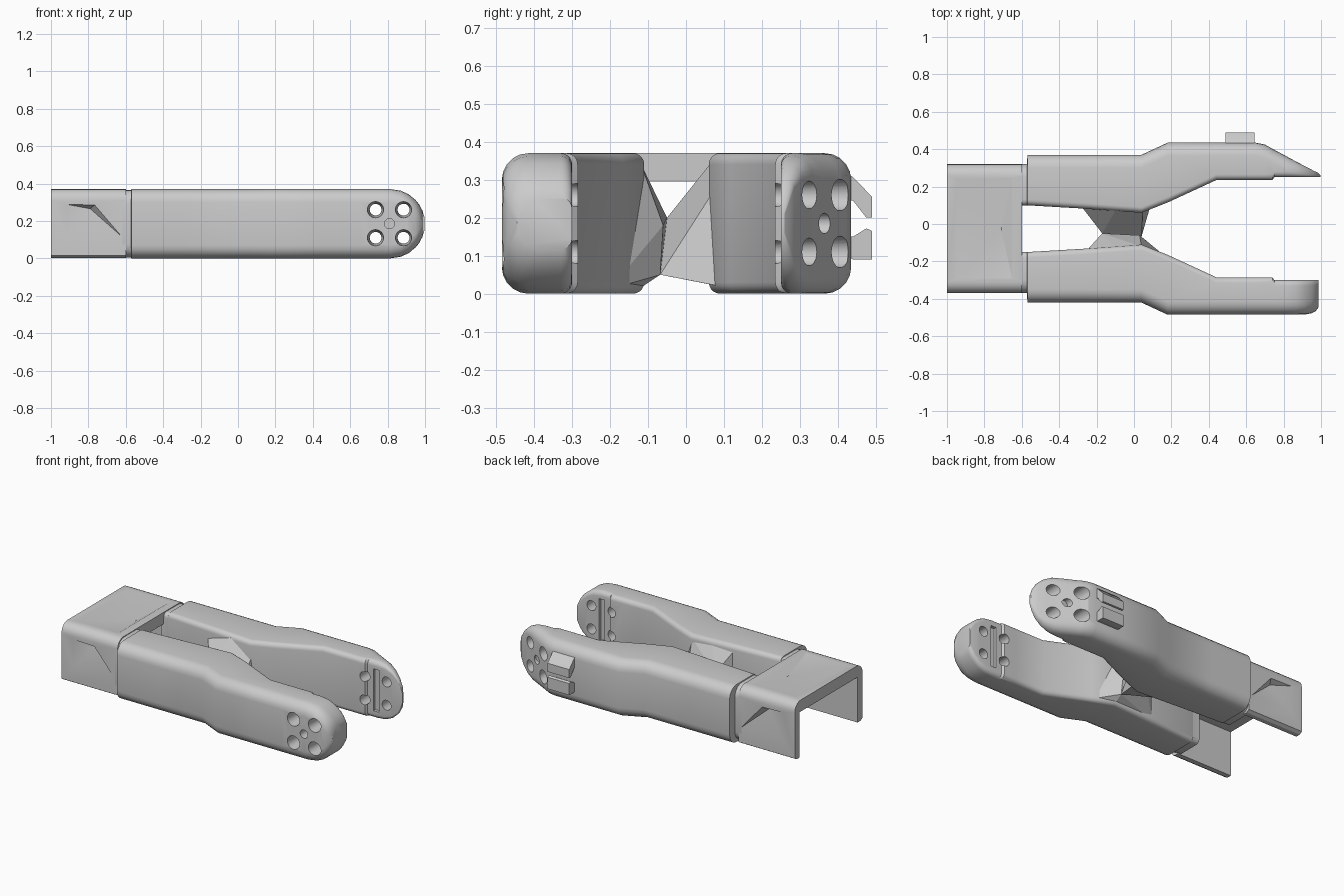
import bpy, bmesh, math
from mathutils import Vector

if "Cube" in bpy.data.objects:
    bpy.data.objects.remove(bpy.data.objects["Cube"])

MID_Y, MID_Z = -0.025, 0.185


def finish(bm, name, smooth=True):
    bmesh.ops.recalc_face_normals(bm, faces=bm.faces[:])
    me = bpy.data.meshes.new(name)
    bm.to_mesh(me)
    bm.free()
    ob = bpy.data.objects.new(name, me)
    bpy.context.collection.objects.link(ob)
    if smooth:
        shade(ob)
    return ob


def shade(ob):
    bpy.ops.object.select_all(action='DESELECT')
    ob.select_set(True)
    bpy.context.view_layer.objects.active = ob
    bpy.ops.object.shade_smooth_by_angle(angle=math.radians(30))


def loft(name, rings):
    bm = bmesh.new()
    vr = [[bm.verts.new(p) for p in r] for r in rings]
    n = len(vr[0])
    for a, b in zip(vr, vr[1:]):
        for i in range(n):
            bm.faces.new((a[i], a[(i + 1) % n], b[(i + 1) % n], b[i]))
    bm.faces.new(vr[0])
    bm.faces.new(vr[-1][::-1])
    return finish(bm, name)


def prism(name, x0, x1, profile):
    return loft(name, [[(x, y, z) for y, z in profile] for x in (x0, x1)])


def hull(name, pts):
    bm = bmesh.new()
    for p in pts:
        bm.verts.new(p)
    res = bmesh.ops.convex_hull(bm, input=bm.verts[:])
    junk = [v for v in bm.verts if not v.link_faces]
    bmesh.ops.delete(bm, geom=junk, context='VERTS')
    return finish(bm, name, False)


def cut(ob, cutters):
    for c in cutters:
        m = ob.modifiers.new("cut", 'BOOLEAN')
        m.operation, m.solver, m.object = 'DIFFERENCE', 'EXACT', c
        bpy.context.view_layer.objects.active = ob
        bpy.ops.object.modifier_apply(modifier=m.name)
        bpy.data.objects.remove(c)
    shade(ob)


def drill(x, z, r0, r1, y0, y1):
    """Tapered cutter along y, radius r0 at y0 and r1 at y1."""
    ring = lambda r, y: [(x + r * math.cos(k * math.tau / 24), y,
                          z + r * math.sin(k * math.tau / 24)) for k in range(24)]
    return loft("hole_cutter", [ring(r0, y0), ring(r1, y1)])


def section(s, x, inner, outer, h, ri=0.03, ro=0.07):
    """Rounded cross-section of an arm, measured from the centre plane."""
    w = outer - inner
    ro, ri = min(ro, h * .95, w * .6), min(ri, h * .95, w * .3)
    pts = []
    for cy, cz, r, a0 in ((outer - ro, h - ro, ro, 0), (inner + ri, h - ri, ri, 90),
                          (inner + ri, ri - h, ri, 180), (outer - ro, ro - h, ro, 270)):
        for k in range(6):
            a = math.radians(a0 + 18 * k)
            pts.append((x, MID_Y + s * (cy + r * math.cos(a)), MID_Z + cz + r * math.sin(a)))
    return pts


# Arms: shared rear part, different tips
BODY = [(-.62, .125, .345), (-.572, .125, .345), (-.57, .125, .395), (-.28, .108, .395),
        (.04, .085, .395), (.18, .14, .46), (.44, .26, .46), (.65, .26, .46)]
TIPS = {1: [(.70, .26, .45), (.74, .26, .427), (.75, .275, .422), (.815, .275, .387),
            (.87, .275, .357), (.92, .275, .331), (.96, .275, .31), (.985, .275, .298),
            (.998, .275, .285)],
        -1: [(.74, .26, .46), (.75, .275, .46), (.815, .275, .46), (.87, .275, .46),
             (.91, .275, .46), (.95, .275, .452), (.97, .275, .442), (.987, .275, .42)]}
for s, name in ((1, "back_arm"), (-1, "front_arm")):
    rings = []
    for x, yi, yo in BODY + TIPS[s]:
        h = math.sqrt(max(.185 ** 2 - max(0, x - .815) ** 2, .001))
        if x < -.571:
            h = .18
        rings.append(section(s, x, yi, yo, h))
    arm = loft(name, rings)
    # tapered bolt holes, a blind pin hole and a shallow inner slot
    cutters = [drill(x, z, .027, .046, MID_Y + s * .2, MID_Y + s * .5)
               for x in (.735, .885) for z in (.11, .26)]
    cutters.append(drill(.81, .185, .027, .027, MID_Y + s * .36, MID_Y + s * .5))
    ya, yb = MID_Y + s * .25, MID_Y + s * .295
    cutters.append(prism("slot_cutter", .79, .83,
                         [(ya, .05), (yb, .05), (yb, .32), (ya, .32)]))
    cut(arm, cutters)

# Faceted webs joining the arms at a narrow ridge
TIP = [(-.17, -.05, .2), (-.15, -.055, .13), (.04, -.068, .05), (.03, -.06, .18)]
hull("back_web", TIP[:3] + [(-.34, .17, .36), (-.28, .10, .06), (.05, .13, .36),
                            (-.1, .07, .35), (.06, .06, .025), (.1, .14, .01), (-.2, .14, .01)])
hull("front_web", TIP + [(-.26, -.15, .355), (-.26, -.15, .02), (-.1, -.125, .345),
                         (.04, -.12, .345), (.08, -.2, .365), (.04, -.12, .015), (.2, -.2, .012)])

# Rear bridge: inverted channel with rounded top corners
R = .06
yo0, yo1 = -.37, .32
prof = [(yo0, .015)]
for k in range(6):
    a = math.radians(180 - 18 * k)
    prof.append((yo0 + R + R * math.cos(a), .37 - R + R * math.sin(a)))
for k in range(6):
    a = math.radians(90 - 18 * k)
    prof.append((yo1 - R + R * math.cos(a), .37 - R + R * math.sin(a)))
T = .05
prof += [(yo1, .015), (yo1 - .02, .003), (yo1 - T, .003), (yo1 - T, .295),
         (yo0 + T, .295), (yo0 + T, .003), (yo0 + .02, .003)]
bridge = prism("rear_bridge", -1, -.6, prof)
pockets = []
for y, d in ((yo1, -1), (yo0, 1)):
    out = y - d * .01
    pockets.append(hull("pocket_cutter", [(-.95, out, .295), (-.95, out, .07), (-.58, out, .08),
                                          (-.76, out, .29), (-.79, y + d * .038, .265)]))
pockets.append(hull("top_cutter", [(-.95, -.3, .371), (-.95, .25, .371), (-.65, .25, .371),
                                   (-.65, -.3, .371), (-.71, -.025, .335)]))
cut(bridge, pockets)

# Accessory clip: two hooked lugs on the outer face of the back arm
prism("upper_clip", .49, .645, [(.42, .315), (.437, .31), (.49, .255), (.49, .2),
                                (.475, .2), (.44, .245), (.42, .245)])
prism("lower_clip", .49, .645, [(.42, .15), (.44, .15), (.475, .172), (.49, .165),
                                (.49, .09), (.44, .09), (.42, .1)])
